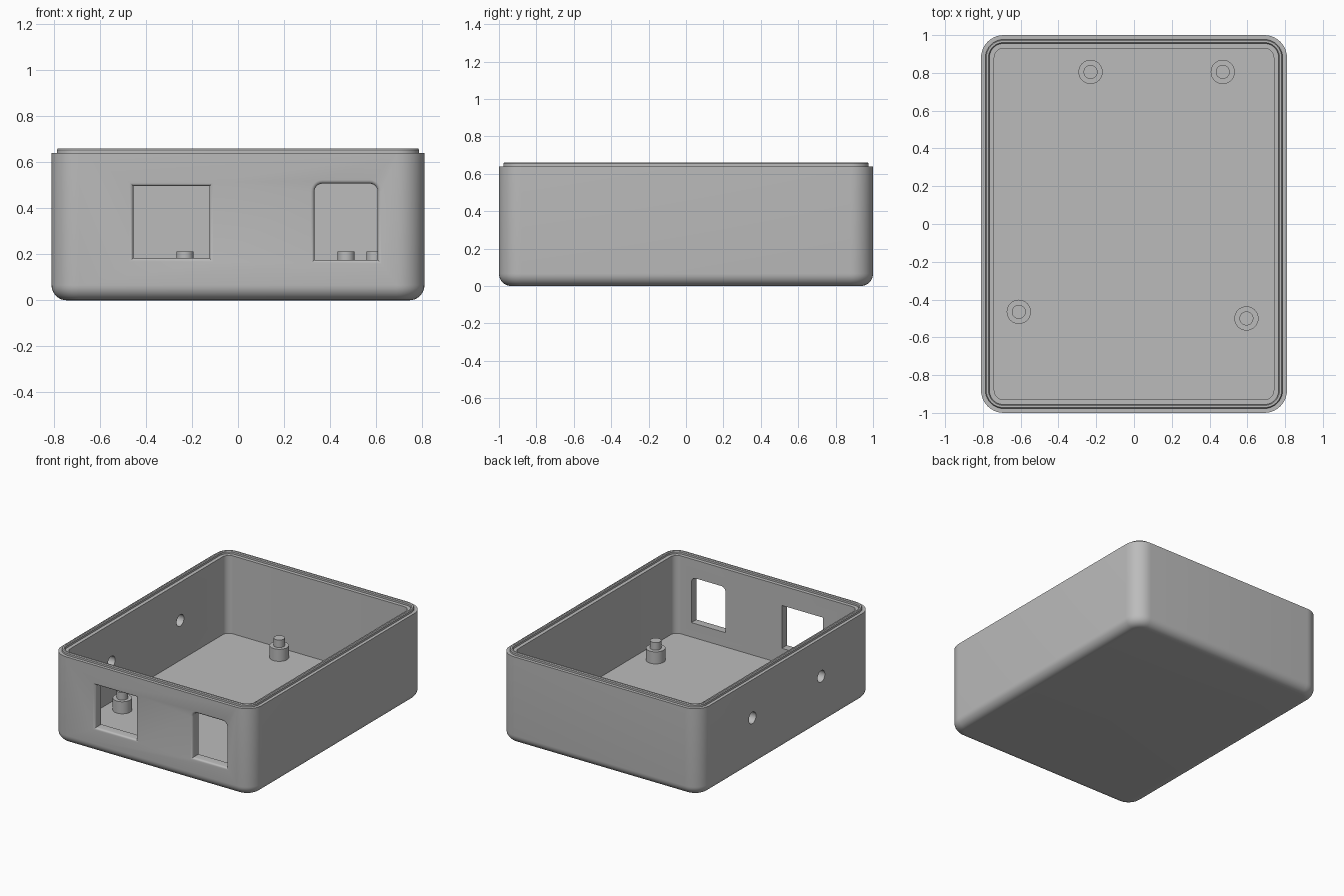
import bpy, bmesh
from math import sin, cos, pi

cube = bpy.data.objects.get("Cube")
if cube:
    bpy.data.objects.remove(cube)

grey = bpy.data.materials.new("plain grey")
grey.use_nodes = True
colour = (0.5, 0.5, 0.5, 1)
grey.diffuse_color = colour
grey.node_tree.nodes["Principled BSDF"].inputs["Base Color"].default_value = colour

HALF_X, HALF_Y = 0.81, 1.0
RIM, WALL, CORNER, FILLET = 0.64, 0.07, 0.12, 0.066


def rounded_rect(x0, x1, y0, y1, r_low, r_high, steps=10):
    """Counter-clockwise outline; a zero radius gives a sharp corner."""
    corners = [(x1, y0, -1, 1, r_low, -pi / 2), (x1, y1, -1, -1, r_high, 0),
               (x0, y1, 1, -1, r_high, pi / 2), (x0, y0, 1, 1, r_low, pi)]
    points = []
    for x, y, sx, sy, r, start in corners:
        if r == 0:
            points.append((x, y))
            continue
        for i in range(steps + 1):
            a = start + pi / 2 * i / steps
            points.append((x + sx * r + r * cos(a), y + sy * r + r * sin(a)))
    return points


def loft(name, rings):
    """Closed solid through a list of equal-length rings."""
    bm = bmesh.new()
    loops = [[bm.verts.new(p) for p in ring] for ring in rings]
    for a, b in zip(loops, loops[1:]):
        for i in range(len(a)):
            j = (i + 1) % len(a)
            bm.faces.new((a[i], a[j], b[j], b[i]))
    bm.faces.new(loops[0][::-1])
    bm.faces.new(loops[-1])
    bmesh.ops.recalc_face_normals(bm, faces=bm.faces)
    mesh = bpy.data.meshes.new(name)
    bm.to_mesh(mesh)
    bm.free()
    obj = bpy.data.objects.new(name, mesh)
    bpy.context.collection.objects.link(obj)
    mesh.materials.append(grey)
    return obj


def case_ring(inset, z):
    r = CORNER - inset
    x, y = HALF_X - inset, HALF_Y - inset
    return [(px, py, z) for px, py in rounded_rect(-x, x, -y, y, r, r)]


def select_only(obj):
    bpy.ops.object.select_all(action='DESELECT')
    obj.select_set(True)
    bpy.context.view_layer.objects.active = obj


def smooth(obj):
    select_only(obj)
    bpy.ops.object.shade_smooth_by_angle(angle=0.5)


# Case shell: rounded base, outer wall, raised lip, inner ledge and floor
profile = []
for i in range(9):
    a = pi / 2 * i / 8
    profile.append((FILLET * (1 - sin(a)), FILLET * (1 - cos(a))))
profile += [(0, RIM), (0.023, RIM), (0.023, 0.654), (0.028, 0.66), (0.039, 0.66),
            (0.044, 0.654), (0.044, RIM), (WALL, RIM), (WALL, WALL)]
case = loft("case_shell", [case_ring(*p) for p in profile])

# Front openings with an eased outer edge
cutters = []


def window(name, x0, x1, z0, z1, r_high):
    ease = 0.016
    rings = [(ease, -HALF_Y - 0.05)]
    for i in range(5):
        a = pi / 2 * i / 4
        rings.append((ease * (1 - sin(a)), -HALF_Y + ease * (1 - cos(a))))
    # Reverse the easing so the edge rolls convexly into the opening
    rings = [rings[0]] + [(ease * (1 - sin(pi / 2 * i / 4)),
                           -HALF_Y + ease * (1 - cos(pi / 2 * i / 4))) for i in range(5)]
    rings.append((0, -HALF_Y + WALL + 0.05))
    loops = []
    for t, y in rings:
        outline = rounded_rect(x0 - t, x1 + t, z0 - t, z1 + t, 0,
                               r_high + t if r_high else 0, 6)
        loops.append([(x, y, z) for x, z in outline])
    cutters.append(loft(name, loops))


window("square_window_cutter", -0.455, -0.124, 0.183, 0.496, 0)
window("rounded_window_cutter", 0.332, 0.607, 0.175, 0.507, 0.035)

# Round holes through the right wall
for y in (0.39, -0.405):
    bpy.ops.mesh.primitive_cylinder_add(vertices=32, radius=0.042, depth=0.3,
                                        location=(-HALF_X, y, 0.362), rotation=(0, pi / 2, 0))
    hole = bpy.context.object
    hole.name = "wall_hole_cutter"
    hole.data.materials.append(grey)
    cutters.append(hole)

for cutter in cutters:
    cut = case.modifiers.new("cut", 'BOOLEAN')
    cut.operation = 'DIFFERENCE'
    cut.solver = 'EXACT'
    cut.object = cutter
    select_only(case)
    bpy.ops.object.modifier_apply(modifier=cut.name)
    bpy.data.objects.remove(cutter)
smooth(case)

# Stepped mounting posts
for n, (x, y) in enumerate([(-0.23, 0.805), (0.47, 0.805), (-0.61, -0.465), (0.595, -0.5)], 1):
    steps = [(0.064, 0.06), (0.064, 0.158), (0.037, 0.158), (0.037, 0.213)]
    rings = [[(x + r * cos(2 * pi * i / 32), y + r * sin(2 * pi * i / 32), z)
              for i in range(32)] for r, z in steps]
    smooth(loft(f"mounting_post_{n}", rings))
